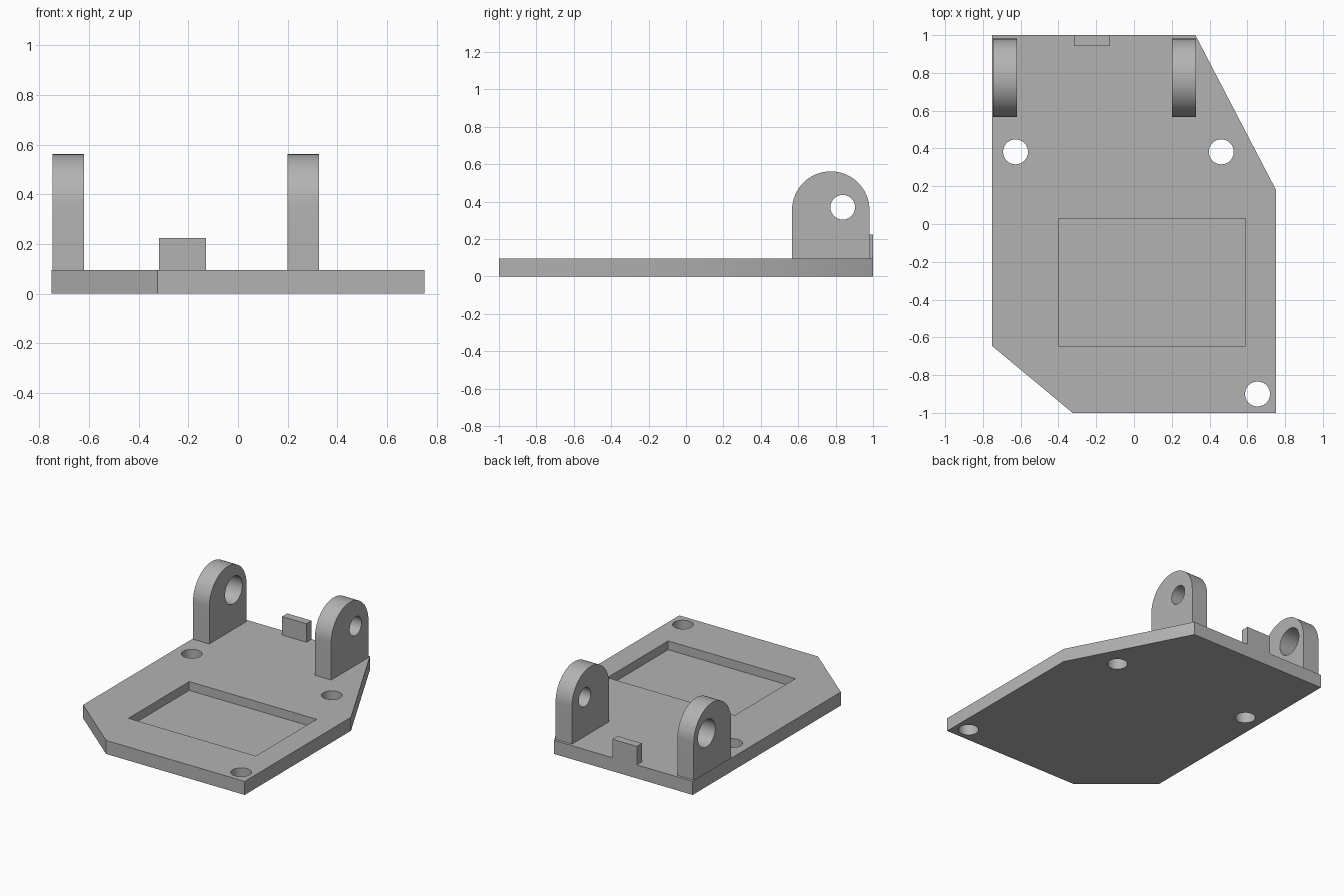
import bpy, bmesh, math
from mathutils import Matrix, Vector

default = bpy.data.objects.get("Cube")
if default:
    bpy.data.objects.remove(default)

GREY = (0.45, 0.45, 0.45, 1)
grey = bpy.data.materials.new("plain grey")
grey.use_nodes = True
grey.diffuse_color = GREY
grey.node_tree.nodes["Principled BSDF"].inputs["Base Color"].default_value = GREY

THICK = 0.095
HOLE_R = 0.066


def prism(name, outline, start, end, axis="Z"):
    """Extrude a 2D outline along Z, or a (y, z) outline along X."""
    def place(a, b, t):
        return (a, b, t) if axis == "Z" else (t, a, b)
    bm = bmesh.new()
    face = bm.faces.new([bm.verts.new(place(a, b, start)) for a, b in outline])
    extruded = bmesh.ops.extrude_face_region(bm, geom=[face])["geom"]
    moved = [v for v in extruded if isinstance(v, bmesh.types.BMVert)]
    bmesh.ops.translate(bm, verts=moved, vec=Vector(place(0, 0, end - start)))
    bmesh.ops.recalc_face_normals(bm, faces=bm.faces)
    mesh = bpy.data.meshes.new(name)
    bm.to_mesh(mesh)
    bm.free()
    mesh.materials.append(grey)
    obj = bpy.data.objects.new(name, mesh)
    bpy.context.collection.objects.link(obj)
    return obj


def rect(x0, x1, y0, y1):
    return [(x0, y0), (x1, y0), (x1, y1), (x0, y1)]


def arc(cx, cy, r, sweep, steps):
    return [(cx + r * math.cos(sweep * i / steps), cy + r * math.sin(sweep * i / steps))
            for i in range(steps + 1)]


def circle(cx, cy, r):
    return arc(cx, cy, r, math.tau, 48)[:-1]


def cut(obj, cutter):
    """Subtract the cutter, then discard it."""
    cutter.hide_render = True
    mod = obj.modifiers.new("cut", "BOOLEAN")
    mod.operation, mod.solver, mod.object = "DIFFERENCE", "EXACT", cutter
    activate(obj)
    bpy.ops.object.modifier_apply(modifier=mod.name)
    bpy.data.objects.remove(cutter)


def activate(obj):
    bpy.ops.object.select_all(action="DESELECT")
    obj.select_set(True)
    bpy.context.view_layer.objects.active = obj


def smooth(obj):
    activate(obj)
    bpy.ops.object.shade_smooth_by_angle(angle=math.radians(30))


# Base plate with two clipped corners
plate = prism("base_plate", [(-0.752, -0.645), (-0.325, -1), (0.752, -1),
                             (0.752, 0.18), (0.325, 1), (-0.752, 1)], 0, THICK)

# Shallow rectangular pocket and three screw holes
cut(plate, prism("pocket_cutter", rect(-0.4, 0.59, -0.645, 0.03), 0.033, 0.2))
for x, y in [(-0.627, 0.382), (0.462, 0.382), (0.654, -0.9)]:
    cut(plate, prism("screw_hole_cutter", circle(x, y, HOLE_R), -0.1, 0.2))
smooth(plate)

# Round-topped hinge lugs, the right one with a wider pin hole
EAR_Y, EAR_R, EAR_Z = 0.774, 0.207, 0.355
for name, x0, hole_r in [("right_hinge_lug", -0.747, 0.096), ("left_hinge_lug", 0.2, HOLE_R)]:
    profile = ([(EAR_Y - EAR_R, THICK), (EAR_Y + EAR_R, THICK)]
               + arc(EAR_Y, EAR_Z, EAR_R, math.pi, 32))
    lug = prism(name, profile, x0, x0 + 0.127, "X")
    cut(lug, prism("pin_hole_cutter", circle(0.838, 0.37, hole_r), x0 - 0.1, x0 + 0.3, "X"))
    smooth(lug)

# Small stop tab on the back edge
prism("stop_tab", rect(-0.318, -0.128, 0.943, 1), THICK, 0.225)
